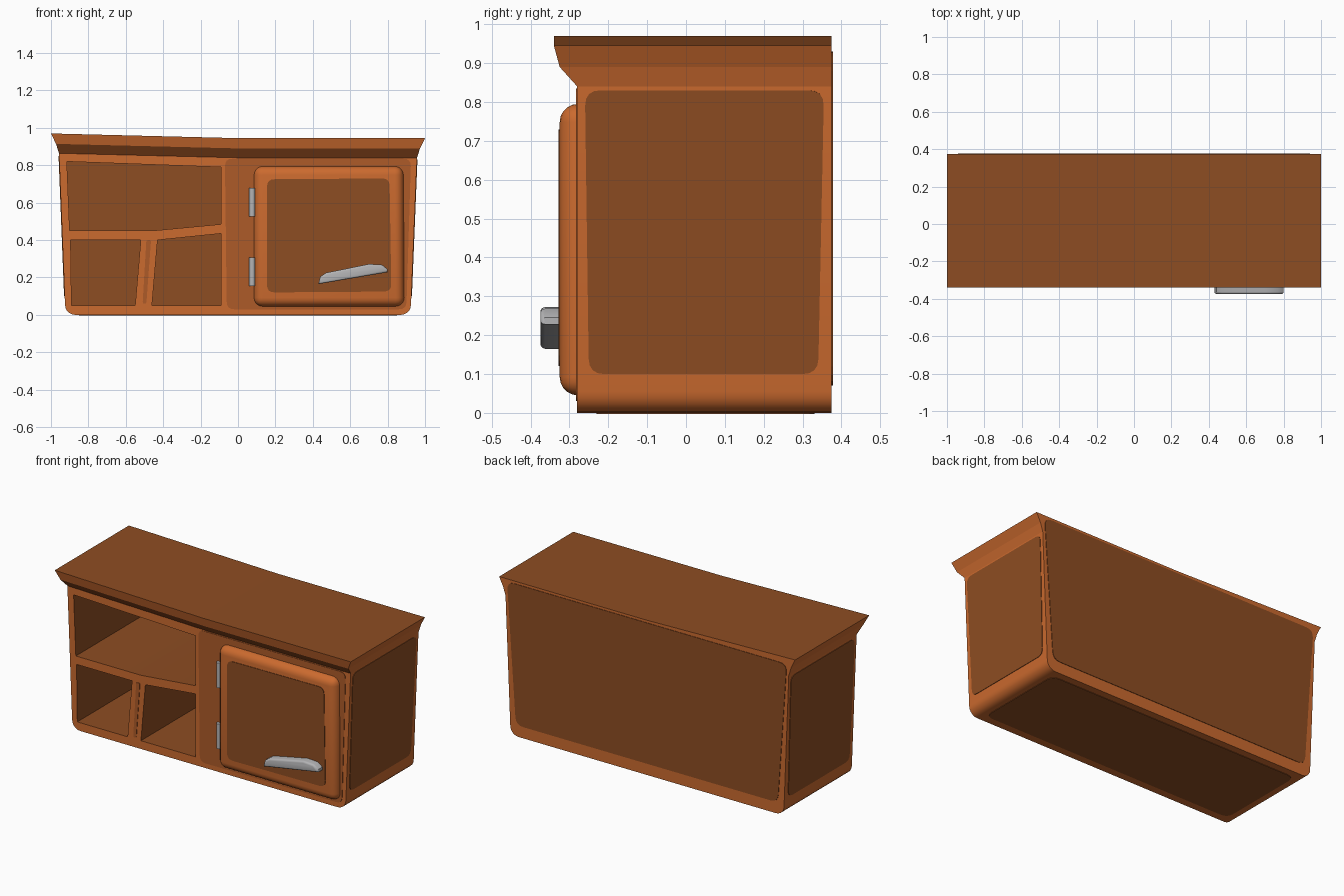
import bpy, bmesh, math
from mathutils import Vector

if "Cube" in bpy.data.objects:
    bpy.data.objects.remove(bpy.data.objects["Cube"])


def material(name, rgb):
    m = bpy.data.materials.new(name)
    m.diffuse_color = (*rgb, 1)
    m.use_nodes = True
    m.node_tree.nodes["Principled BSDF"].inputs["Base Color"].default_value = m.diffuse_color
    return m


EDGE = material("light_orange_wood", (0.60, 0.145, 0.028))
PANEL = material("dark_brown_wood", (0.27, 0.074, 0.016))
MID = material("mid_brown_wood", (0.42, 0.105, 0.022))
METAL = material("grey_metal", (0.45, 0.45, 0.46))


def make_object(name, bm, mats):
    bmesh.ops.recalc_face_normals(bm, faces=bm.faces)
    me = bpy.data.meshes.new(name)
    bm.to_mesh(me)
    bm.free()
    ob = bpy.data.objects.new(name, me)
    bpy.context.collection.objects.link(ob)
    for m in mats:
        me.materials.append(m)
    return ob


def prism(name, pts, offset, mat):
    """Closed prism from a 3D outline and an offset vector."""
    bm = bmesh.new()
    a = [bm.verts.new(p) for p in pts]
    b = [bm.verts.new(Vector(p) + Vector(offset)) for p in pts]
    bm.faces.new(a)
    bm.faces.new(b)
    for i in range(len(a)):
        j = (i + 1) % len(a)
        bm.faces.new((a[i], a[j], b[j], b[i]))
    return make_object(name, bm, [mat])


def plate(name, corners, r, mat, out):
    """Thin painted panel with rounded corners on any flat quad."""
    c = [Vector(p) for p in corners]
    pts = []
    for i in range(4):
        to_prev = (c[i - 1] - c[i]).normalized() * r
        to_next = (c[(i + 1) % 4] - c[i]).normalized() * r
        for k in range(5):
            t = k / 4
            pts.append(c[i] + to_prev * (1 - t) ** 2 + to_next * t ** 2)
    n = (c[1] - c[0]).cross(c[3] - c[0]).normalized()
    if n.dot(Vector(out)) < 0:
        n = -n
    return prism(name, [p - n * 0.002 for p in pts], n * 0.005, mat)


def smooth(ob, angle=40):
    bpy.ops.object.select_all(action='DESELECT')
    ob.select_set(True)
    bpy.context.view_layer.objects.active = ob
    bpy.ops.object.shade_smooth_by_angle(angle=math.radians(angle))


def apply_mod(ob, mod):
    bpy.context.view_layer.objects.active = ob
    bpy.ops.object.modifier_apply(modifier=mod.name)


FRONT, BACK = -0.28, 0.375


def lift(x):
    return 0.025 * max(0, -x)      # the top rises toward the left end


# Cabinet body with rounded bottom corners
half = []
for k in range(6):
    a = math.pi / 2 * k / 5
    half.append((0.87 + 0.055 * math.sin(a), 0.055 - 0.055 * math.cos(a)))
half.append((0.957, 0.84))
outline = half + [(0, 0.84)] + [(-x, z + (lift(-x) if z > 0.5 else 0)) for x, z in reversed(half)]
body = prism("cabinet_body", [(x, FRONT, z) for x, z in outline], (0, BACK - FRONT, 0), EDGE)
body.data.materials.append(PANEL)

# Three open cubbies with dark insides
cubbies = [
    [(-0.915, 0.82), (-0.09, 0.79), (-0.09, 0.485), (-0.46, 0.45), (-0.90, 0.45)],
    [(-0.895, 0.40), (-0.52, 0.40), (-0.55, 0.05), (-0.89, 0.05)],
    [(-0.43, 0.40), (-0.09, 0.435), (-0.09, 0.05), (-0.46, 0.05)],
]
for c in cubbies:
    cutter = prism("cubby_cutter", [(x, FRONT - 0.1, z) for x, z in c], (0, 0.74, 0), PANEL)
    cutter.hide_render = True
    mod = body.modifiers.new("cubby", 'BOOLEAN')
    mod.operation = 'DIFFERENCE'
    mod.solver = 'EXACT'
    mod.material_mode = 'TRANSFER'
    mod.object = cutter
    apply_mod(body, mod)
    bpy.data.objects.remove(cutter)
smooth(body, 30)

# Flared top moulding, flush at the back, bent in the middle
bm = bmesh.new()
rings = []
for w, y, z in [(0.957, -0.28, 0.84), (0.973, -0.325, 0.89), (1.0, -0.34, 0.945)]:
    path = [(-w, BACK), (-w, y), (0, y), (w, y), (w, BACK), (0, BACK)]
    rings.append([bm.verts.new((px, py, z + lift(px))) for px, py in path])
for lo, hi in zip(rings, rings[1:]):
    for i in range(6):
        j = (i + 1) % 6
        f = bm.faces.new((lo[i], lo[j], hi[j], hi[i]))
        if lo is rings[0] and i in (1, 2):
            f.material_index = 2
t = rings[2]
top = [bm.faces.new((t[0], t[1], t[2], t[5])), bm.faces.new((t[5], t[2], t[3], t[4]))]
bmesh.ops.inset_region(bm, faces=top, thickness=0.018, use_even_offset=True)
for f in top:
    f.material_index = 1
make_object("top_moulding", bm, [EDGE, PANEL, MID])

# Dark panels on the back, underside and ends
plate("back_panel", [(-0.885, BACK, 0.07), (0.885, BACK, 0.07),
                     (0.945, BACK, 0.93), (-0.945, BACK, 0.93)], 0.05, PANEL, (0, 1, 0))
plate("bottom_panel", [(-0.85, -0.23, 0), (0.85, -0.23, 0),
                       (0.85, 0.33, 0), (-0.85, 0.33, 0)], 0.05, PANEL, (0, 0, -1))
for name, s in (("left", -1), ("right", 1)):
    zt = 0.83 + (0.02 if s < 0 else 0)
    plate(name + "_side_panel", [(s * 0.927, -0.25, 0.10), (s * 0.927, 0.34, 0.10),
                                 (s * 0.9565, 0.355, zt), (s * 0.9565, -0.26, zt)],
          0.04, PANEL, (s, 0, 0))

# Painted areas on the front: door surround and cubby divider
plate("door_surround", [(-0.06, FRONT, 0.03), (0.90, FRONT, 0.03),
                        (0.925, FRONT, 0.835), (-0.07, FRONT, 0.835)], 0.04, MID, (0, -1, 0))
plate("divider_stain", [(-0.51, FRONT, 0.06), (-0.49, FRONT, 0.06),
                        (-0.465, FRONT, 0.40), (-0.49, FRONT, 0.40)], 0.01, MID, (0, -1, 0))

# Pillow-edged door with its dark centre
door = prism("door", [(0.085, -0.325, 0.045), (0.89, -0.325, 0.045),
                      (0.885, -0.325, 0.795), (0.085, -0.325, 0.795)], (0, 0.1, 0), EDGE)
bev = door.modifiers.new("round", 'BEVEL')
bev.width = 0.047
bev.segments = 5
apply_mod(door, bev)
smooth(door)
plate("door_panel", [(0.155, -0.325, 0.12), (0.82, -0.325, 0.125),
                     (0.81, -0.325, 0.73), (0.155, -0.325, 0.725)], 0.04, PANEL, (0, -1, 0))

# Slanted metal handle
grip = [(0.43, 0.165), (0.80, 0.228), (0.80, 0.245), (0.77, 0.268), (0.70, 0.272),
        (0.47, 0.225), (0.44, 0.205)]
handle = prism("handle", [(x, -0.375, z) for x, z in grip], (0, 0.06, 0), METAL)
bm = bmesh.new()
bm.from_mesh(handle.data)
rim = [e for e in bm.edges if all(v.co.y < -0.37 for v in e.verts)]
bmesh.ops.bevel(bm, geom=rim, offset=0.012, segments=3, profile=0.5, affect='EDGES')
bm.to_mesh(handle.data)
bm.free()
smooth(handle)

# Two hinge barrels
for name, z in (("lower", 0.23), ("upper", 0.602)):
    bpy.ops.mesh.primitive_cylinder_add(vertices=16, radius=0.016, depth=0.152,
                                        location=(0.076, -0.29, z))
    hinge = bpy.context.object
    hinge.name = name + "_hinge"
    hinge.data.materials.append(METAL)
    smooth(hinge)
